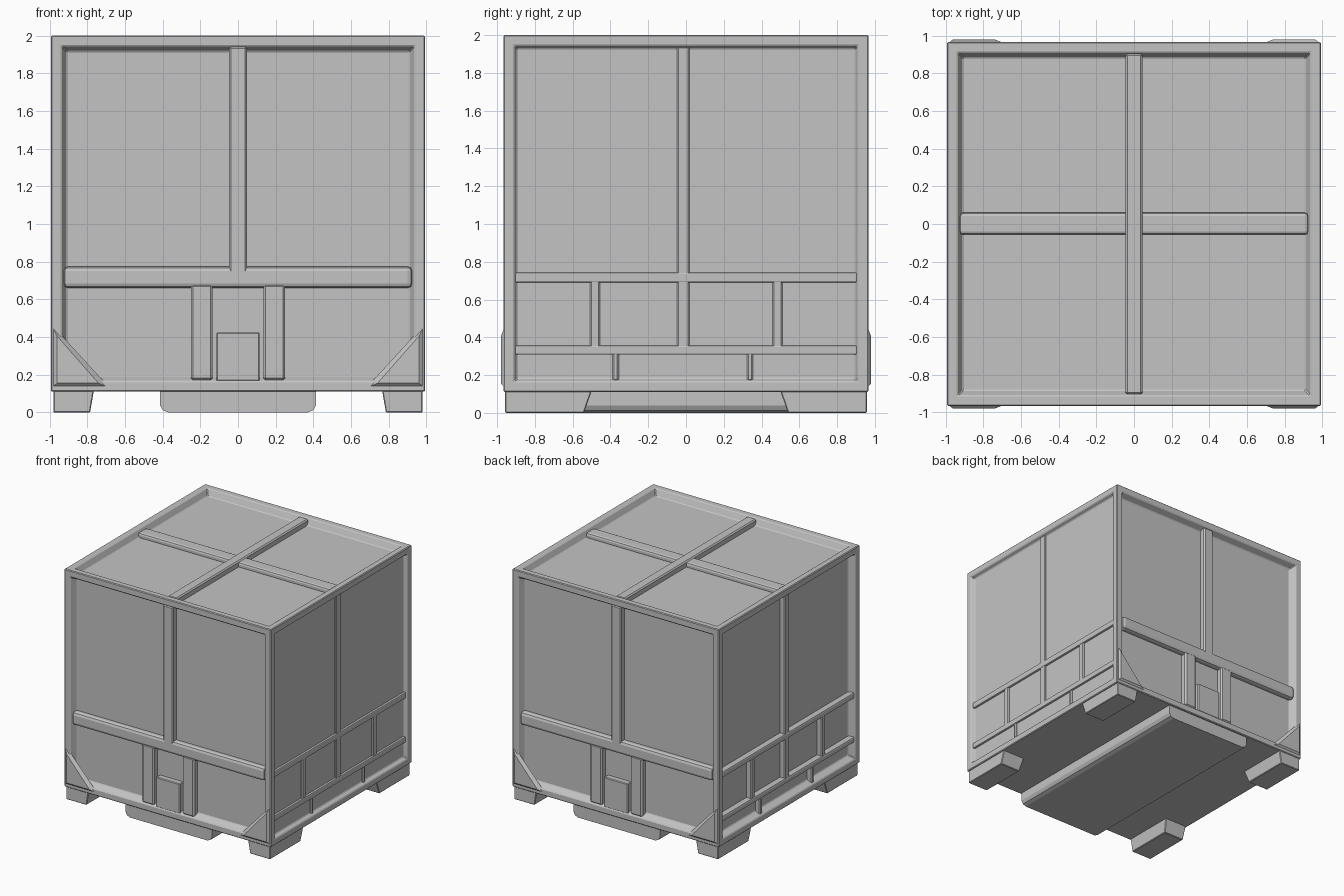
import bpy, bmesh
from mathutils import Vector

default = bpy.data.objects.get("Cube")
if default:
    bpy.data.objects.remove(default, do_unlink=True)

GREY = (0.55, 0.55, 0.55, 1.0)
steel = bpy.data.materials.new("grey steel")
steel.use_nodes = True
steel.diffuse_color = GREY
steel.node_tree.nodes["Principled BSDF"].inputs["Base Color"].default_value = GREY

HX, HY, BASE, TOP = 0.992, 0.966, 0.11, 2.0


def make_object(name, bm, bevel=0.0, segments=1):
    bmesh.ops.recalc_face_normals(bm, faces=bm.faces)
    mesh = bpy.data.meshes.new(name)
    bm.to_mesh(mesh)
    bm.free()
    mesh.materials.append(steel)
    ob = bpy.data.objects.new(name, mesh)
    bpy.context.collection.objects.link(ob)
    if bevel:
        mod = ob.modifiers.new("edge bevel", "BEVEL")
        mod.width = bevel
        mod.segments = segments
        mod.limit_method = "ANGLE"
    return ob


def box_mesh(x, y, z):
    """Box spanning the given (low, high) pairs."""
    bm = bmesh.new()
    bmesh.ops.create_cube(bm, size=1)
    for v in bm.verts:
        v.co = Vector([r[0] if c < 0 else r[1] for c, r in zip(v.co, (x, y, z))])
    return bm


def bar(name, x, y, z, bevel=0.01, segments=1):
    return make_object(name, box_mesh(sorted(x), sorted(y), sorted(z)), bevel, segments)


def loft(name, lower, upper, bevel=0.0):
    """Solid joining two matching outlines."""
    bm = bmesh.new()
    a = [bm.verts.new(p) for p in lower]
    b = [bm.verts.new(p) for p in upper]
    bm.faces.new(a)
    bm.faces.new(b)
    for i in range(len(a)):
        j = (i + 1) % len(a)
        bm.faces.new((a[i], a[j], b[j], b[i]))
    return make_object(name, bm, bevel)


def rect(x0, x1, y0, y1, z):
    return [(x0, y0, z), (x1, y0, z), (x1, y1, z), (x0, y1, z)]


# Body: box with a recessed panel and sloped rim on every side but the floor
bm = box_mesh((-HX, HX), (-HY, HY), (BASE, TOP))
bm.normal_update()
for face in [f for f in bm.faces if f.normal.z > -0.5]:
    shallow = face.normal.x > 0.5
    bmesh.ops.inset_individual(bm, faces=[face], thickness=0.056, use_even_offset=True)
    bmesh.ops.inset_individual(bm, faces=[face], thickness=0.015 if shallow else 0.027,
                               depth=-0.03 if shallow else -0.055, use_even_offset=True)
make_object("container_body", bm, 0.006)

# Roof ribs
bar("roof_long_rib", (-0.045, 0.045), (-0.905, 0.905), (1.93, 1.995))
bar("roof_cross_rib", (-0.925, 0.925), (-0.057, 0.06), (1.93, 1.985), 0.018, 2)

# End walls: same parts front and back, turned half round
for end, s in (("front", 1), ("back", -1)):
    outer, inner = -s * (HY - 0.004), -s * 0.89
    depth = (outer, inner)
    bar(end + "_beam", (-0.925, 0.925), depth, (0.66, 0.775), 0.025, 2)
    bar(end + "_upper_rib", (-0.048, 0.048), depth, (0.74, 1.94))
    bar(end + "_lock_box", (-0.115, 0.115), depth, (0.165, 0.425), 0.006)
    for side, m in (("left", 1), ("right", -1)):
        bar(f"{end}_{side}_post", (m * 0.135, m * 0.25), depth, (0.17, 0.68), 0.012)
        # Bevelled triangular corner gusset
        back = [(m * px, -s * (HY - 0.01), pz)
                for px, pz in ((0.992, 0.13), (0.992, 0.47), (0.68, 0.13))]
        face = [(m * px, -s * 0.98, pz)
                for px, pz in ((0.96, 0.155), (0.96, 0.405), (0.74, 0.155))]
        loft(f"{end}_{side}_gusset", back, face)

# Side walls: rails and studs, turned half round on the other side
for side, s, proud in (("left", 1, 0.98), ("right", -1, 0.987)):
    depth = (s * 0.92, s * proud)
    bevel = 0.008 if s > 0 else 0.012
    for level, z in (("upper", (0.69, 0.742)), ("lower", (0.308, 0.357))):
        bar(f"{side}_{level}_rail", depth, (-0.905, 0.905), z, bevel, 2)
    studs = {"centre_rib": (-0.015, 0.033, 0.32, 1.94),
             "front_stud": (-0.482, 0.027, 0.34, 0.7),
             "rear_stud": (0.485, 0.027, 0.34, 0.7),
             "front_short_stud": (-0.372, 0.016, 0.17, 0.32),
             "rear_short_stud": (0.34, 0.016, 0.17, 0.32)}
    for label, (y, half, z0, z1) in studs.items():
        d = (depth[0], depth[1] - s * 0.004)
        bar(f"{side}_{label}", d, (s * y - half, s * y + half), (z0, z1), 0.008)

# Corner feet, flared inward toward the floor
for end, s in (("front", -1), ("back", 1)):
    for side, m in (("left", 1), ("right", -1)):
        loft(f"{end}_{side}_foot",
             rect(m * 0.785, m * 0.98, s * 0.54, s * 0.958, 0),
             rect(m * 0.765, m * 0.98, s * 0.50, s * 0.958, BASE + 0.005), 0.005)

# Central skid under the floor with rounded lower edges
skid = [(-0.415, BASE + 0.005), (-0.415, 0.04), (-0.4, 0.012), (-0.37, 0),
        (0.37, 0), (0.4, 0.012), (0.415, 0.04), (0.415, BASE + 0.005)]
loft("centre_skid", [(x, -0.95, z) for x, z in skid], [(x, 0.95, z) for x, z in skid])
